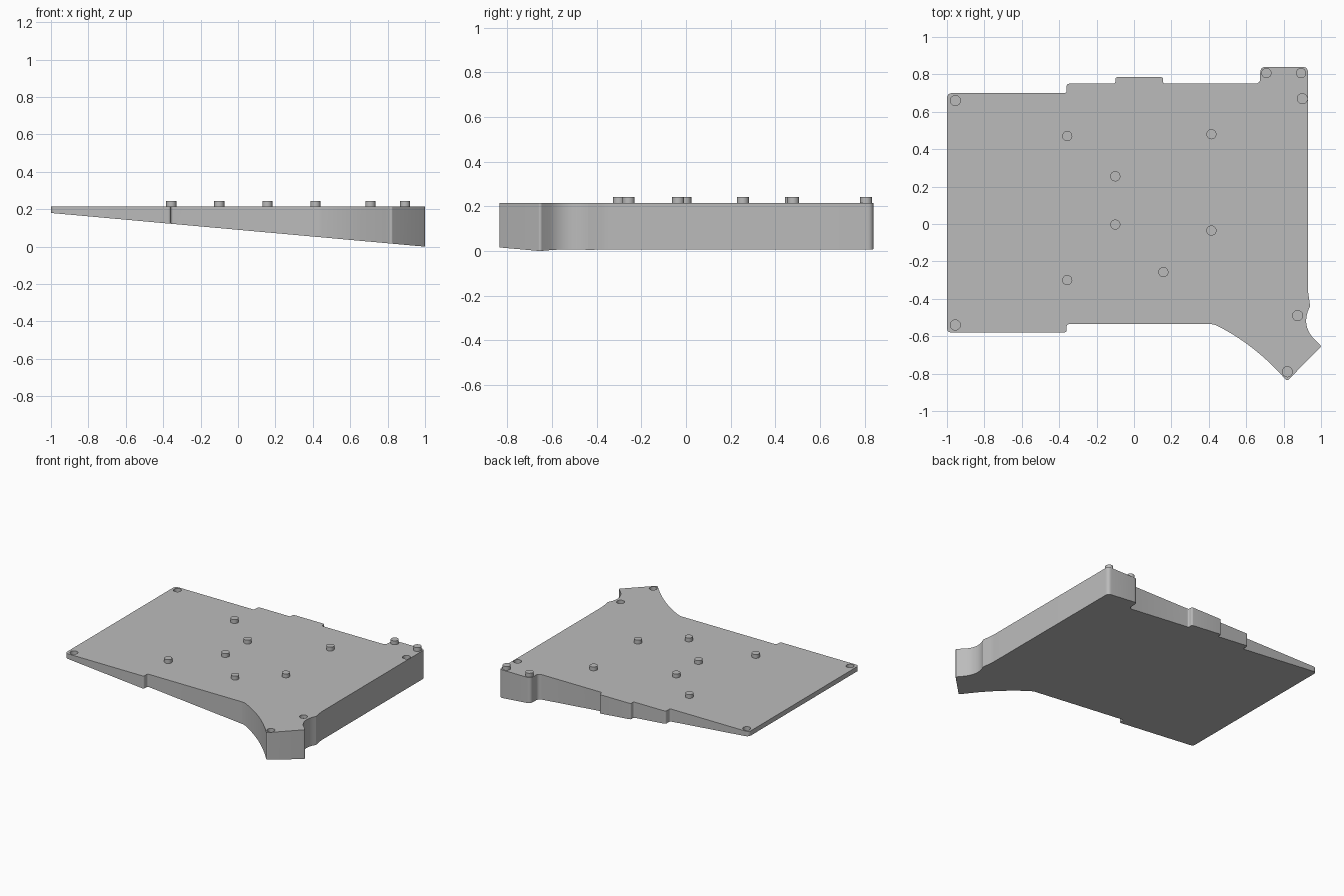
import bpy
import bmesh
from mathutils import Vector, Matrix

cube = bpy.data.objects.get("Cube")
if cube:
    bpy.data.objects.remove(cube)

TOP = 0.215
PEG_TOP = 0.243
RADIUS = 0.027

grey = bpy.data.materials.new("plain_grey")
grey.use_nodes = True
colour = (0.5, 0.5, 0.5, 1)
grey.diffuse_color = colour
grey.node_tree.nodes["Principled BSDF"].inputs["Base Color"].default_value = colour


def curve(a, b, c, steps):
    """Quadratic curve from a to c, pulled towards b."""
    return [a * (1 - t) ** 2 + b * 2 * t * (1 - t) + c * t * t
            for t in (i / steps for i in range(steps + 1))]


def rounded(corners, steps=6):
    """Outline with each (x, y, radius) corner rounded."""
    points = []
    for i, (x, y, r) in enumerate(corners):
        p = Vector((x, y))
        if r == 0:
            points.append(p)
            continue
        before = Vector(corners[i - 1][:2]) - p
        after = Vector(corners[(i + 1) % len(corners)][:2]) - p
        points += curve(p + before.normalized() * r, p, p + after.normalized() * r, steps)
    return points


def make_object(name, bm):
    bmesh.ops.recalc_face_normals(bm, faces=bm.faces)
    mesh = bpy.data.meshes.new(name)
    bm.to_mesh(mesh)
    bm.free()
    mesh.materials.append(grey)
    obj = bpy.data.objects.new(name, mesh)
    bpy.context.collection.objects.link(obj)
    return obj


def cylinders(name, spots, low, high):
    bm = bmesh.new()
    for x, y in spots:
        bmesh.ops.create_cone(bm, cap_ends=True, segments=32, radius1=RADIUS, radius2=RADIUS,
                              depth=high - low, matrix=Matrix.Translation((x, y, (low + high) / 2)))
    return make_object(name, bm)


def select(obj):
    bpy.ops.object.select_all(action="DESELECT")
    obj.select_set(True)
    bpy.context.view_layer.objects.active = obj


# Curved edges of the outline: side notch and front sweep
notch = curve(Vector((0.942, -0.44)), Vector((0.893, -0.53)), Vector((0.955, -0.607)), 12)
sweep = curve(Vector((0.808, -0.828)), Vector((0.645, -0.645)), Vector((0.45, -0.547)), 14)

corners = [
    (-1, -0.58, 0.025), (-1, 0.70, 0.03),
    (-0.36, 0.70, 0.015), (-0.36, 0.75, 0.015),
    (-0.10, 0.75, 0.012), (-0.10, 0.785, 0.012),
    (0.155, 0.785, 0.012), (0.155, 0.75, 0.012),
    (0.675, 0.75, 0.03), (0.675, 0.84, 0.03),
    (0.93, 0.84, 0.03), (0.93, -0.36, 0.02),
    *[(p.x, p.y, 0) for p in notch],
    (1.003, -0.653, 0.012), (0.82, -0.838, 0.01),
    *[(p.x, p.y, 0) for p in sweep],
    (0.425, -0.535, 0.02), (-0.36, -0.535, 0.015), (-0.36, -0.58, 0.015),
]

# Wedge body: flat top, underside sloping down to the right-hand end
bm = bmesh.new()
outline = rounded(corners)
upper = [bm.verts.new((p.x, p.y, TOP)) for p in outline]
lower = [bm.verts.new((p.x, p.y, 0.09 * (1 - p.x))) for p in outline]
bm.faces.new(upper)
bm.faces.new(lower[::-1])
for i in range(len(outline)):
    bm.faces.new((upper[i - 1], upper[i], lower[i], lower[i - 1]))
body = make_object("wedge_body", bm)

# Blind screw holes in the top
holes = [(-0.955, 0.66), (-0.955, -0.54), (0.9, 0.67), (0.875, -0.49), (0.82, -0.79)]
cutter = cylinders("hole_cutter", holes, TOP - 0.025, TOP + 0.05)
cutter.hide_render = True
cut = body.modifiers.new("holes", "BOOLEAN")
cut.operation = "DIFFERENCE"
cut.solver = "EXACT"
cut.object = cutter
select(body)
bpy.ops.object.modifier_apply(modifier=cut.name)
bpy.data.objects.remove(cutter)

# Locating pegs
peg_spots = [(-0.357, 0.47), (-0.357, -0.30), (-0.10, 0.255), (-0.10, -0.003), (0.157, -0.257),
             (0.414, 0.48), (0.414, -0.035), (0.708, 0.807), (0.893, 0.807)]
pegs = cylinders("locating_pegs", peg_spots, TOP - 0.01, PEG_TOP)

for obj in (body, pegs):
    select(obj)
    bpy.ops.object.shade_smooth_by_angle()
